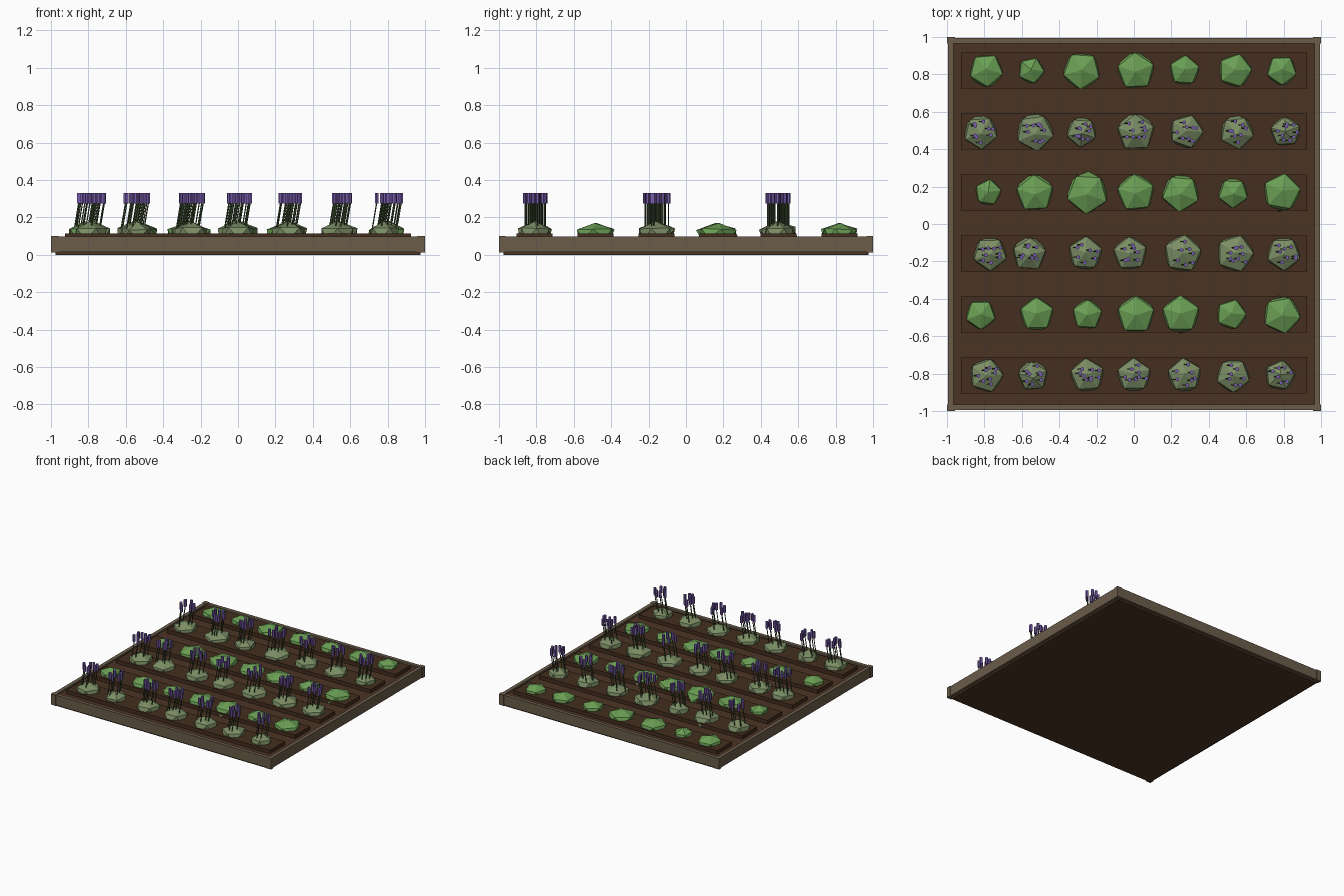
import bpy
import bmesh
import math
import random
from mathutils import Matrix, Vector

random.seed(4)
if "Cube" in bpy.data.objects:
    bpy.data.objects.remove(bpy.data.objects["Cube"], do_unlink=True)


def material(name, *rgb):
    """Flat material from 0-255 display values, stored as linear."""
    linear = [(c / 255 / 12.92) if c < 11 else ((c / 255 + 0.055) / 1.055) ** 2.4 for c in rgb]
    mat = bpy.data.materials.new(name)
    mat.use_nodes = True
    mat.diffuse_color = (*linear, 1)
    shader = mat.node_tree.nodes["Principled BSDF"]
    shader.inputs["Base Color"].default_value = (*linear, 1)
    shader.inputs["Roughness"].default_value = 0.9
    return mat


WOOD = material("weathered wood", 107, 92, 74)
SOIL = material("dark soil", 74, 52, 35)
RIDGE = material("tilled soil", 68, 46, 30)
LEAF = material("leaf green", 106, 158, 84)
SAGE = material("sage green", 122, 141, 100)
STEM = material("stem green", 74, 93, 58)
FLOWER = material("flower purple", 123, 94, 176)


def finish(name, bm, *mats):
    mesh = bpy.data.meshes.new(name)
    bm.to_mesh(mesh)
    bm.free()
    for mat in mats:
        mesh.materials.append(mat)
    obj = bpy.data.objects.new(name, mesh)
    bpy.context.collection.objects.link(obj)
    return obj


def box(name, mat, x, y, low, high):
    """Box from an x range, a y range and a height range."""
    size = Vector((x[1] - x[0], y[1] - y[0], high - low))
    centre = Vector(((x[0] + x[1]) / 2, (y[0] + y[1]) / 2, (low + high) / 2))
    bm = bmesh.new()
    bmesh.ops.create_cube(bm, size=1, matrix=Matrix.Translation(centre) @ Matrix.Diagonal((*size, 1)))
    return finish(name, bm, mat)


def bush(name, mat, x, y, radius, half_height, tilt):
    """Squashed icosahedron, half sunk into the ridge."""
    bm = bmesh.new()
    turn = Matrix.Rotation(math.radians(random.uniform(-25, 25)), 4, "Z")
    lean = Matrix.Rotation(random.uniform(-tilt, tilt), 4, "X")
    wide = radius / 0.9
    bmesh.ops.create_icosphere(
        bm, subdivisions=1, radius=1,
        matrix=Matrix.Translation((x, y, 0.11)) @ Matrix.Diagonal((wide, wide, half_height, 1)) @ lean @ turn)
    finish(name, bm, mat)


def rod(bm, base, top, radius, sides, index):
    """Closed prism between two points, coloured by material index."""
    axis = top - base
    aim = Vector((0, 0, 1)).rotation_difference(axis).to_matrix().to_4x4()
    made = bmesh.ops.create_cone(
        bm, cap_ends=True, segments=sides, radius1=radius, radius2=radius,
        depth=axis.length, matrix=Matrix.Translation((base + top) / 2) @ aim)
    for face in {f for v in made["verts"] for f in v.link_faces}:
        face.material_index = index


def flower_stalks(name, x, y, spread):
    """Leaning stems with upright purple heads."""
    bm = bmesh.new()
    count = random.randint(7, 9)
    for i in range(count):
        angle = math.tau * i / count + random.uniform(-0.4, 0.4)
        reach = spread * math.sqrt(random.uniform(0.08, 1))
        head = Vector((x + reach * math.cos(angle), y + reach * math.sin(angle), 0.275))
        rod(bm, head + Vector((-0.026, 0, -0.155)), head, 0.0035, 5, 0)
        rod(bm, head, head + Vector((0, 0, 0.055)), 0.011, 6, 1)
    finish(name, bm, STEM, FLOWER)


# Soil bed and timber frame
box("soil_bed", SOIL, (-0.975, 0.975), (-0.975, 0.975), 0, 0.085)
for side, word in ((-1, "right"), (1, "left")):
    span = sorted((side * 0.965, side * 0.995))
    box(word + "_board", WOOD, span, (-0.98, 0.98), 0.015, 0.098)
    box(("front" if side < 0 else "back") + "_board", WOOD, (-0.98, 0.98), span, 0.015, 0.098)
    for end, depth in ((-1, "front"), (1, "back")):
        box(f"{depth}_{word}_post", WOOD, sorted((side * 0.958, side)),
            sorted((end * 0.965, end)), 0.012, 0.1)

# Planting rows from back to front: bush positions and radii in hundredths
ROWS = (
    ((-79, -55, -28, 1, 27, 54, 79), (9, 7, 10, 10, 8, 9, 8)),
    ((-82, -53, -28, 1, 28, 55, 81), (9, 10, 8, 10, 9, 9, 8)),
    ((-78, -53, -25, 1, 25, 53, 79), (7, 10, 11, 10, 10, 8, 10)),
    ((-77, -56, -26, -2, 26, 54, 80), (9, 9, 9, 9, 10, 10, 9)),
    ((-82, -52, -25, 1, 25, 52, 79), (8, 9, 8, 10, 10, 8, 10)),
    ((-79, -54, -25, 0, 27, 53, 78), (9, 8, 9, 9, 9, 9, 8)),
)
for r, (places, radii) in enumerate(ROWS):
    y = 0.82 - 0.326 * r
    box(f"soil_ridge_{r + 1}", RIDGE, (-0.925, 0.925), (y - 0.096, y + 0.096), 0.07, 0.115)
    flowering = r % 2 == 1
    for c, (place, size) in enumerate(zip(places, radii)):
        x, radius = place / 100, size / 100
        label = f"{r + 1}_{c + 1}"
        if flowering:
            bush("flower_bush_" + label, SAGE, x, y, radius, 0.07, 0.15)
            flower_stalks("flower_stalks_" + label, x + 0.01, y, radius * 0.68)
        else:
            bush("leafy_bush_" + label, LEAF, x, y, radius, 0.06, 0.1)
